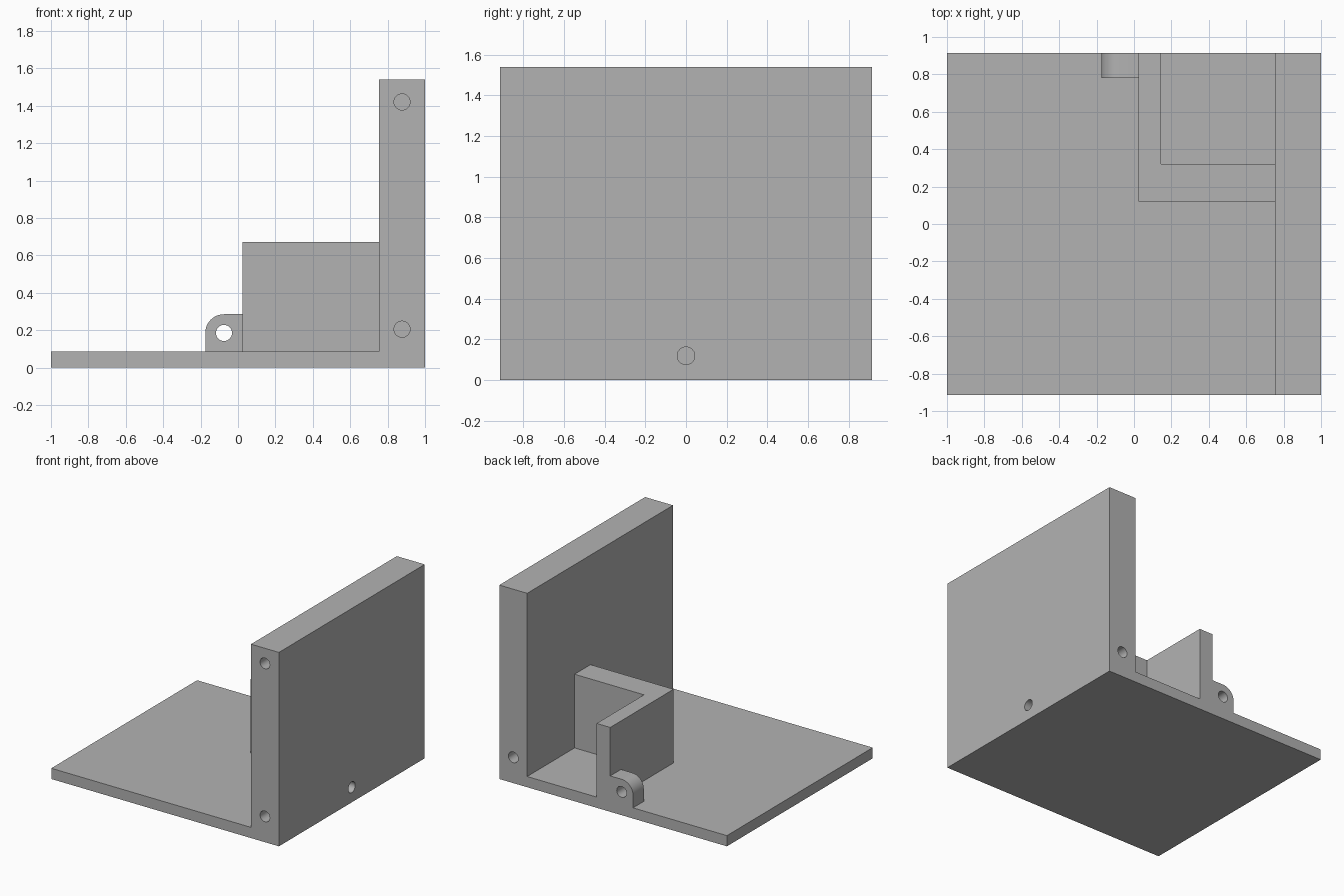
import bpy, bmesh, math
from mathutils import Matrix, Vector

if "Cube" in bpy.data.objects:
    bpy.data.objects.remove(bpy.data.objects["Cube"])

HALF = 0.915      # half depth in y
BASE = 0.085      # base plate thickness
WALL = 0.755      # inner face of the upright wall
HOLE = 0.043      # hole radius

grey = bpy.data.materials.new("light grey")
grey.use_nodes = True
grey.diffuse_color = (0.448, 0.448, 0.448, 1)
grey.node_tree.nodes["Principled BSDF"].inputs["Base Color"].default_value = grey.diffuse_color


def add_object(name, bm):
    bmesh.ops.recalc_face_normals(bm, faces=bm.faces)
    mesh = bpy.data.meshes.new(name)
    bm.to_mesh(mesh)
    bm.free()
    mesh.materials.append(grey)
    obj = bpy.data.objects.new(name, mesh)
    bpy.context.collection.objects.link(obj)
    return obj


def prism(name, outline, offset):
    """Extrude a closed outline of 3D points along an offset."""
    bm = bmesh.new()
    face = bm.faces.new([bm.verts.new(p) for p in outline])
    top = bmesh.ops.extrude_face_region(bm, geom=[face])["geom"]
    verts = [v for v in top if isinstance(v, bmesh.types.BMVert)]
    bmesh.ops.translate(bm, verts=verts, vec=offset)
    return add_object(name, bm)


def hole_cutter(start, end):
    start, end = Vector(start), Vector(end)
    axis = end - start
    turn = axis.to_track_quat('Z', 'Y').to_matrix().to_4x4()
    bm = bmesh.new()
    bmesh.ops.create_cone(bm, cap_ends=True, segments=40, radius1=HOLE, radius2=HOLE,
                          depth=axis.length,
                          matrix=Matrix.Translation((start + end) / 2) @ turn)
    return add_object("hole_cutter", bm)


def combine(obj, other, operation):
    """Apply a boolean and remove the helper."""
    mod = obj.modifiers.new("combine", 'BOOLEAN')
    mod.operation, mod.object, mod.solver = operation, other, 'EXACT'
    graph = bpy.context.evaluated_depsgraph_get()
    mesh = bpy.data.meshes.new_from_object(obj.evaluated_get(graph))
    obj.modifiers.clear()
    obj.data = mesh
    bpy.data.objects.remove(other)


# Base plate and upright wall
profile = [(-1, 0), (1, 0), (1, 1.54), (WALL, 1.54), (WALL, BASE), (-1, BASE)]
bracket = prism("angle_bracket", [(x, -HALF, z) for x, z in profile], (0, 2 * HALF, 0))

# Corner block, sunk slightly into the base and wall
sink = 0.04
corner = [(0.025, 0.12), (WALL + sink, 0.12), (WALL + sink, 0.32),
          (0.145, 0.32), (0.145, HALF), (0.025, HALF)]
block = prism("corner_block", [(x, y, BASE - sink) for x, y in corner],
              (0, 0, 0.67 - BASE + sink))

# Rounded lug beside the block
arc = [(-0.075 - 0.1 * math.cos(a), 0.185 + 0.1 * math.sin(a))
       for a in (math.pi / 2 * i / 12 for i in range(13))]
lug_outline = [(-0.175, BASE - sink)] + arc + [(0.025 + sink, 0.285), (0.025 + sink, BASE - sink)]
lug = prism("lug", [(x, 0.78, z) for x, z in lug_outline], (0, HALF - 0.78, 0))

for part in (block, lug):
    combine(bracket, part, 'UNION')

# Merge flush faces
bm = bmesh.new()
bm.from_mesh(bracket.data)
bmesh.ops.remove_doubles(bm, verts=bm.verts, dist=0.0001)
bmesh.ops.dissolve_limit(bm, angle_limit=math.radians(0.5), verts=bm.verts, edges=bm.edges)
bm.to_mesh(bracket.data)
bm.free()

# Blind holes in the wall and a through hole in the lug
mid, low, deep = 0.877, 0.205, 0.2
holes = [((mid, -1, 1.42), (mid, deep - HALF, 1.42)),
         ((mid, -1, low), (mid, deep - HALF, low)),
         ((mid, 1, low), (mid, HALF - deep, low)),
         ((1.1, 0, 0.12), (0.86, 0, 0.12)),
         ((-0.075, 0.7, 0.185), (-0.075, 1, 0.185))]
for start, end in holes:
    combine(bracket, hole_cutter(start, end), 'DIFFERENCE')

bpy.ops.object.select_all(action='DESELECT')
bracket.select_set(True)
bpy.context.view_layer.objects.active = bracket
bpy.ops.object.shade_smooth_by_angle(angle=math.radians(30))
